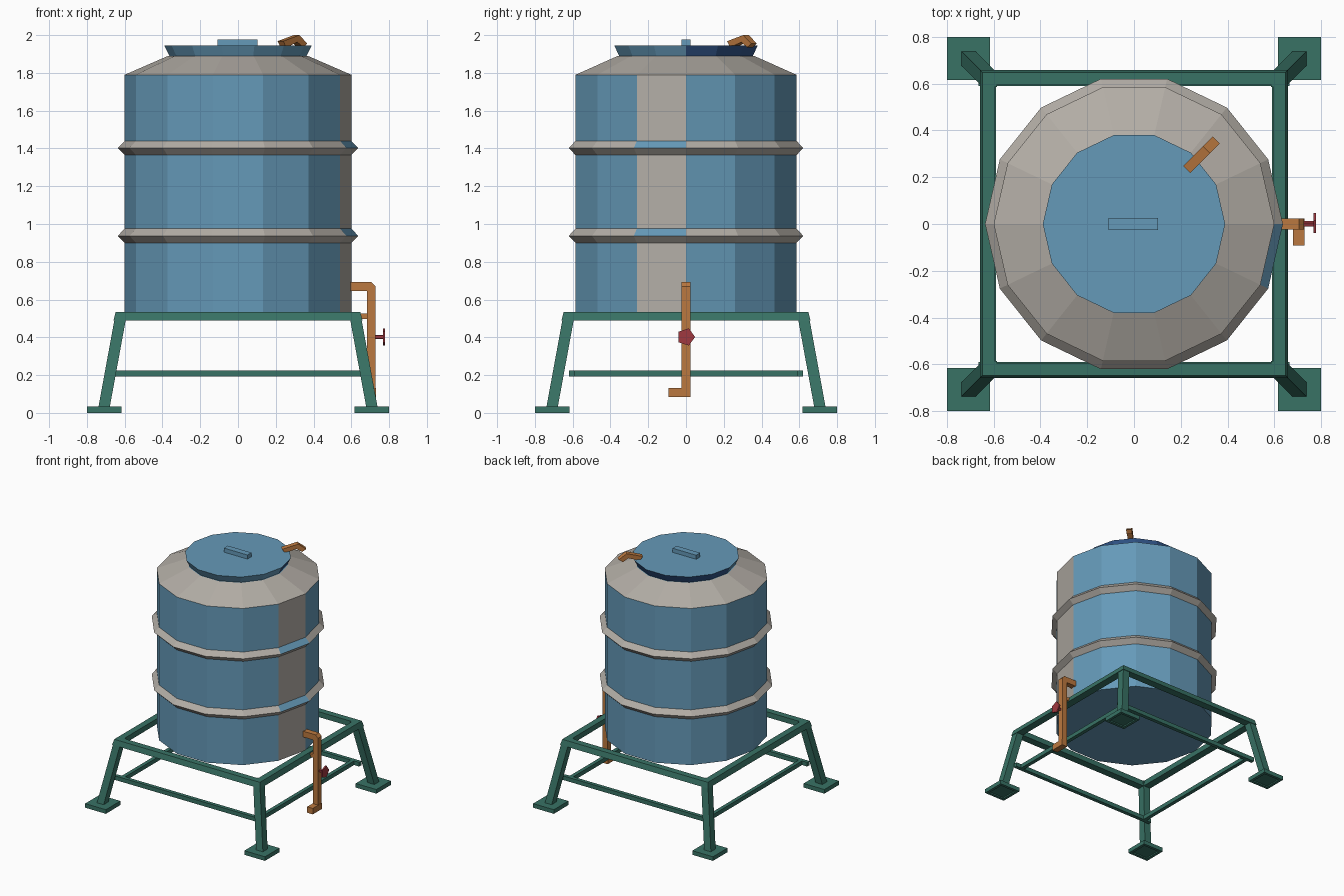
import bpy, bmesh
from math import sin, cos, pi, sqrt
from mathutils import Vector

if "Cube" in bpy.data.objects:
    bpy.data.objects.remove(bpy.data.objects["Cube"])


def material(name, rgb):
    m = bpy.data.materials.new(name)
    m.diffuse_color = (*rgb, 1)
    m.use_nodes = True
    m.node_tree.nodes["Principled BSDF"].inputs["Base Color"].default_value = m.diffuse_color
    return m


BLUE = material("blue", (0.13, 0.32, 0.48))
NAVY = material("navy", (0.03, 0.09, 0.25))
GREY = material("grey", (0.45, 0.42, 0.38))
GREEN = material("green", (0.04, 0.17, 0.13))
COPPER = material("copper", (0.50, 0.19, 0.05))
RED = material("red", (0.35, 0.04, 0.05))


def mesh_object(name, verts, faces, *mats):
    bm = bmesh.new()
    vs = [bm.verts.new(v) for v in verts]
    for f in faces:
        bm.faces.new([vs[i] for i in f])
    bmesh.ops.recalc_face_normals(bm, faces=bm.faces)
    me = bpy.data.meshes.new(name)
    bm.to_mesh(me)
    bm.free()
    ob = bpy.data.objects.new(name, me)
    bpy.context.collection.objects.link(ob)
    for m in mats:
        me.materials.append(m)
    return ob


def lathe(name, profile, n, mats, start=0.0, closed=False):
    """Revolve (radius, z) points; caps the ends unless the profile is closed."""
    k = len(profile)
    verts = [(r * cos(start + 2 * pi * i / n), r * sin(start + 2 * pi * i / n), z)
             for r, z in profile for i in range(n)]
    faces = []
    for a in range(k if closed else k - 1):
        b = (a + 1) % k
        faces += [(a * n + i, a * n + (i + 1) % n, b * n + (i + 1) % n, b * n + i)
                  for i in range(n)]
    if not closed:
        faces += [tuple(range(n)), tuple(range((k - 1) * n, k * n))]
    return mesh_object(name, verts, faces, *mats)


def prism(name, ring_a, ring_b, mat):
    """Join two matching outlines into a solid."""
    n = len(ring_a)
    faces = [(i, (i + 1) % n, n + (i + 1) % n, n + i) for i in range(n)]
    faces += [tuple(range(n)), tuple(range(n, 2 * n))]
    return mesh_object(name, ring_a + ring_b, faces, mat)


def rect(x0, x1, y0, y1, z):
    return [(x0, y0, z), (x1, y0, z), (x1, y1, z), (x0, y1, z)]


def box(name, x, y, z, mat):
    return prism(name, rect(*x, *y, z[0]), rect(*x, *y, z[1]), mat)


# Tank with two ridged bands and a shoulder; one strip has swapped colours
tank = lathe("tank", [(0.60, 0.53), (0.60, 0.90), (0.637, 0.937), (0.60, 0.975),
                      (0.60, 1.365), (0.637, 1.402), (0.60, 1.44),
                      (0.60, 1.79), (0.37, 1.89)], 14, (BLUE, GREY))
for p in tank.data.polygons:
    row, col = divmod(p.index, 14)
    if row > 7:
        continue
    grey = row in (1, 2, 4, 5, 7)
    if col == 13:
        grey = row not in (2, 5)
    p.material_index = int(grey)

# Lid with darker rear rim
lid = lathe("lid", [(0.36, 1.885), (0.39, 1.945)], 14, (BLUE, NAVY))
for p in lid.data.polygons:
    p.material_index = int(p.index < 7)
box("lid_handle", (-0.108, 0.102), (-0.025, 0.025), (1.94, 1.978), BLUE)

# Bent vent pipe, lying along the diagonal
side = Vector((0.015, -0.015, 0))
bend = [(0.24, 1.935), (0.225, 1.968), (0.31, 2.0), (0.352, 1.955), (0.33, 1.935), (0.30, 1.963)]
path = [Vector((s, s + 0.008, z)) for s, z in bend]
prism("vent_pipe", [p - side for p in path], [p + side for p in path], COPPER)

# Drain pipe
pw = (-0.023, 0.023)
box("drain_inlet", (0.57, 0.682), pw, (0.645, 0.692), COPPER)
elbow = [(0.682, 0.645), (0.682, 0.11), (0.728, 0.11), (0.728, 0.67), (0.706, 0.692), (0.682, 0.692)]
prism("drain_pipe", [(x, pw[0], z) for x, z in elbow],
      [(x, pw[1], z) for x, z in elbow], COPPER)
box("drain_spout", (0.68, 0.73), (-0.092, 0.023), (0.085, 0.133), COPPER)
box("drain_bracket", (0.63, 0.69), (-0.015, 0.015), (0.498, 0.525), COPPER)


# Valve wheel on its stem
def disc(x, r):
    return [(x, r * cos(2 * pi * i / 5), 0.402 + r * sin(2 * pi * i / 5)) for i in range(5)]


prism("valve_stem", disc(0.72, 0.012), disc(0.77, 0.012), RED)
prism("valve_wheel", disc(0.767, 0.048), disc(0.778, 0.048), RED)

# Square top frame
q = sqrt(2)
lathe("stand_frame", [(0.597 * q, 0.49), (0.659 * q, 0.49), (0.648 * q, 0.533), (0.597 * q, 0.533)],
      4, (GREEN,), pi / 4, closed=True)

# Splayed legs and feet with recessed undersides
for sx in (-1, 1):
    for sy in (-1, 1):
        def square(c, h, z):
            return rect(sx * (c - h), sx * (c + h), sy * (c - h), sy * (c + h), z)
        tag = ("left" if sx < 0 else "right") + "_" + ("front" if sy < 0 else "back")
        prism(tag + "_leg", square(0.71, 0.03, 0.025), square(0.617, 0.03, 0.532), GREEN)
        rings = [(0.07, 0.01), (0.07, 0), (0.092, 0), (0.092, 0.033)]
        verts = [v for h, z in rings for v in square(0.708, h, z)]
        faces = [(a * 4 + i, a * 4 + (i + 1) % 4, a * 4 + 4 + (i + 1) % 4, a * 4 + 4 + i)
                 for a in range(3) for i in range(4)] + [(0, 1, 2, 3), (12, 13, 14, 15)]
        mesh_object(tag + "_foot", verts, faces, GREEN)

# Lower braces
for s, a, b in ((-1, "front", "left"), (1, "back", "right")):
    band = tuple(sorted((s * 0.59, s * 0.62)))
    box(a + "_brace", (-0.665, 0.665), band, (0.192, 0.225), GREEN)
    box(b + "_brace", band, (-0.62, 0.62), (0.192, 0.225), GREEN)
